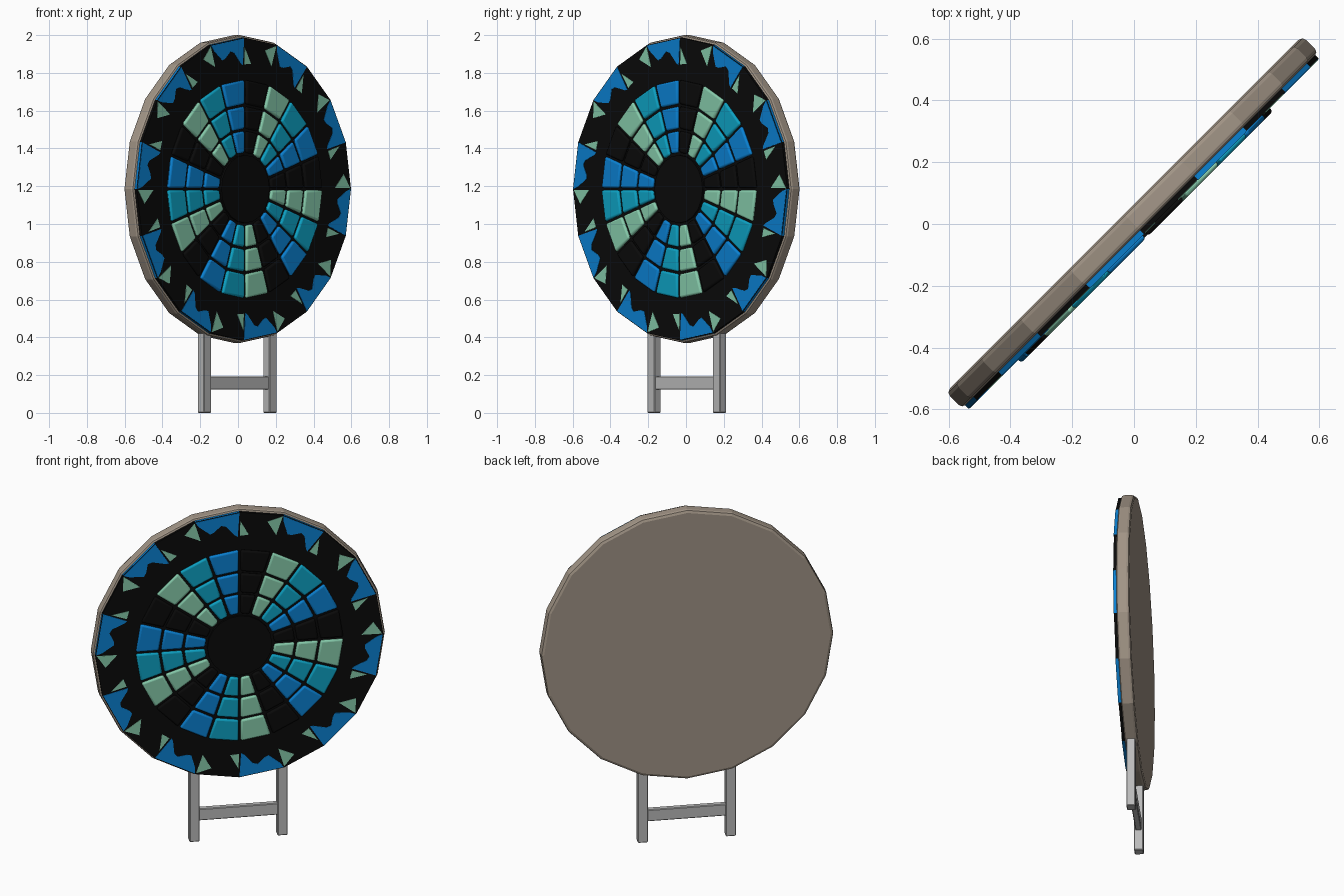
import bpy, bmesh, math
from mathutils import Vector

cube = bpy.data.objects.get("Cube")
if cube:
    bpy.data.objects.remove(cube, do_unlink=True)

S = math.sqrt(0.5)
CENTRE_Z = 1.185
SIDES = 20
STEP = 360 / SIDES


def material(name, rgb):
    m = bpy.data.materials.new(name)
    m.use_nodes = True
    m.diffuse_color = (*rgb, 1)
    bsdf = m.node_tree.nodes["Principled BSDF"]
    bsdf.inputs["Base Color"].default_value = (*rgb, 1)
    bsdf.inputs["Roughness"].default_value = 0.7
    return m


TAN = material("warm taupe", (0.36, 0.30, 0.24))
BLACK = material("black", (0.003, 0.003, 0.003))
BLUE = material("blue", (0.003, 0.22, 0.65))
TEAL = material("teal", (0.004, 0.36, 0.55))
MINT = material("mint", (0.24, 0.60, 0.41))
GREY = material("light grey", (0.50, 0.50, 0.50))


def place(u, n, z):
    """u runs along the disc, n out of its decorated face, z up."""
    return Vector(((u + n) * S, (u - n) * S, z))


def polar(r, deg, n):
    a = math.radians(deg)
    return place(r * math.cos(a), n, CENTRE_Z + r * math.sin(a))


def finish(name, bm, *mats):
    bmesh.ops.recalc_face_normals(bm, faces=bm.faces)
    me = bpy.data.meshes.new(name)
    bm.to_mesh(me)
    bm.free()
    for m in mats:
        me.materials.append(m)
    ob = bpy.data.objects.new(name, me)
    bpy.context.collection.objects.link(ob)
    return ob


def prism(bm, outline, n0, n1):
    """Closed slab over a list of (radius, degrees) points."""
    lo = [bm.verts.new(polar(r, a, n0)) for r, a in outline]
    hi = [bm.verts.new(polar(r, a, n1)) for r, a in outline]
    bm.faces.new(lo)
    bm.faces.new(hi)
    k = len(lo)
    return [bm.faces.new((lo[i], lo[(i + 1) % k], hi[(i + 1) % k], hi[i]))
            for i in range(k)]


def polygon(r):
    return [(r, i * STEP) for i in range(SIDES)]


# Backing disc with chamfered rim
bm = bmesh.new()
profile = [(0.798, -0.045), (0.811, -0.039), (0.815, -0.028),
           (0.815, 0.014), (0.811, 0.024), (0.802, 0.028)]
rings = [[bm.verts.new(polar(r, i * STEP, n)) for i in range(SIDES)] for r, n in profile]
bm.faces.new(rings[0])
bm.faces.new(rings[-1])
for a, b in zip(rings, rings[1:]):
    for i in range(SIDES):
        j = (i + 1) % SIDES
        bm.faces.new((a[i], a[j], b[j], b[i]))
finish("backing_disc", bm, TAN)

# Black face panel, alternate edge faces blue
bm = bmesh.new()
for i, f in enumerate(prism(bm, polygon(0.802), 0.024, 0.044)):
    f.material_index = i % 2
finish("face_panel", bm, BLACK, BLUE)

# Central hub
bm = bmesh.new()
prism(bm, polygon(0.18), 0.04, 0.056)
finish("hub", bm, BLACK)

# Rim pattern: ten jagged blue patches with mint triangles beside them
blue_bm, mint_bm = bmesh.new(), bmesh.new()
blue_shape = [(0.798, 0), (0.798, 18), (0.765, 17.2), (0.70, 13.5), (0.705, 11.5),
              (0.735, 8), (0.725, 6), (0.665, 2.2), (0.655, 0.8)]
mint_shapes = [[(0.795, 18.3), (0.75, 24), (0.68, 18.5)],
               [(0.75, -0.4), (0.66, -0.2), (0.665, -4.5)]]
for k in range(SIDES // 2):
    base = 18 + 36 * k
    prism(blue_bm, [(r, base + a) for r, a in blue_shape], 0.042, 0.046)
    for tri in mint_shapes:
        prism(mint_bm, [(r, base + a) for r, a in tri], 0.042, 0.046)
finish("rim_blue_patches", blue_bm, BLUE)
finish("rim_mint_triangles", mint_bm, MINT)

# Padded tiles: five groups of mint, teal, blue columns, then a black column
ROWS = [(0.193, 0.308), (0.32, 0.438), (0.45, 0.578)]
GAP = 0.006
for c, (label, mat) in enumerate([("mint", MINT), ("teal", TEAL),
                                  ("blue", BLUE), ("black", BLACK)]):
    bm = bmesh.new()
    for g in range(5):
        a1 = -72 * g - STEP * c
        a0 = a1 - STEP
        for r0, r1 in ROWS:
            d0, d1 = math.degrees(GAP / r0), math.degrees(GAP / r1)
            prism(bm, [(r0, a0 + d0), (r1, a0 + d1), (r1, a1 - d1), (r0, a1 - d0)],
                  0.038, 0.06)
    tiles = finish(label + "_tiles", bm, mat)
    bev = tiles.modifiers.new("soft_edges", "BEVEL")
    bev.width = 0.013
    bev.segments = 3
    bev.limit_method = "ANGLE"
    bpy.ops.object.select_all(action="DESELECT")
    tiles.select_set(True)
    bpy.context.view_layer.objects.active = tiles
    bpy.ops.object.shade_smooth_by_angle(angle=math.radians(50))


# Stand: two legs and a cross bar
def box(name, u, n, z, su, sn, sz):
    bm = bmesh.new()
    bmesh.ops.create_cube(bm, size=1)
    for v in bm.verts:
        v.co = place(u + v.co.x * su, n + v.co.y * sn, z + v.co.z * sz)
    ob = finish(name, bm, GREY)
    bev = ob.modifiers.new("edge", "BEVEL")
    bev.width = 0.004
    bev.segments = 1


for side, s in (("right", -1), ("left", 1)):
    box(side + "_leg", s * 0.245, -0.006, 0.24, 0.056, 0.05, 0.48)
box("cross_bar", 0, -0.006, 0.158, 0.46, 0.034, 0.07)
